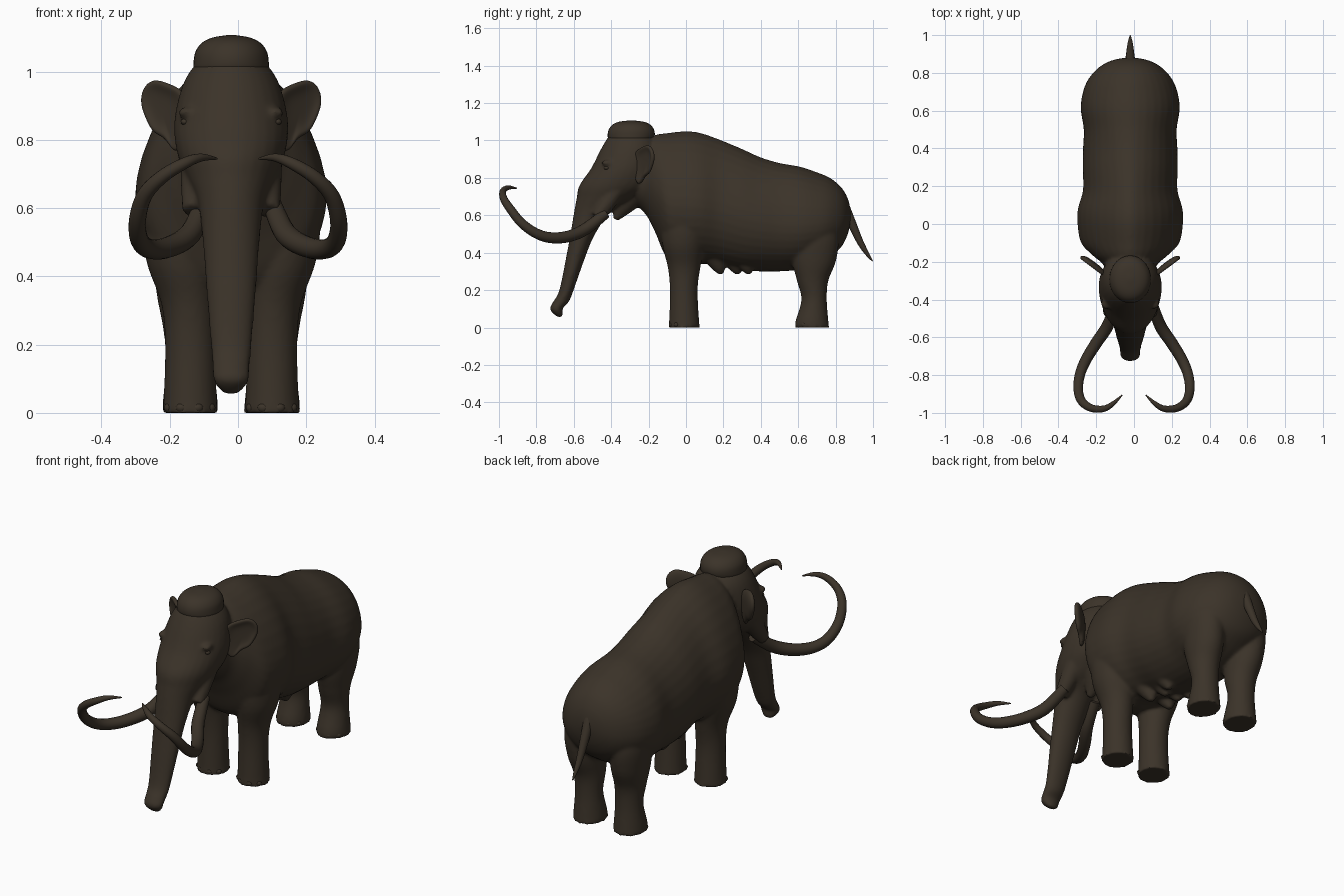
import bpy, bmesh, math
from mathutils import Vector, Matrix

if "Cube" in bpy.data.objects:
    bpy.data.objects.remove(bpy.data.objects["Cube"])

CX = -0.02  # mid-plane of the animal

hide_mat = bpy.data.materials.new("dark brown hide")
hide_mat.use_nodes = True
colour = (0.044, 0.033, 0.022, 1)
hide_mat.diffuse_color = colour
bsdf = hide_mat.node_tree.nodes["Principled BSDF"]
bsdf.inputs["Base Color"].default_value = colour
bsdf.inputs["Roughness"].default_value = 0.8


def smooth_rows(rows, n=5):
    """Catmull-Rom resampling of a short table."""
    out = []
    for i in range(len(rows) - 1):
        p = [rows[max(0, min(len(rows) - 1, i + k))] for k in (-1, 0, 1, 2)]
        for s in range(n):
            t = s / n
            out.append([0.5 * (2 * b + (c - a) * t + (2 * a - 5 * b + 4 * c - d) * t * t
                        + (3 * b - a - 3 * c + d) * t ** 3) for a, b, c, d in zip(*p)])
    return out + [list(rows[-1])]


def loft(bm, rings):
    loops = [[bm.verts.new(p) for p in ring] for ring in rings]
    n = len(loops[0])
    for a, b in zip(loops, loops[1:]):
        for i in range(n):
            bm.faces.new((a[i], a[(i + 1) % n], b[(i + 1) % n], b[i]))
    bm.faces.new(loops[0][::-1])
    bm.faces.new(loops[-1])


def angles(n):
    return [2 * math.pi * i / n for i in range(n)]


def column(bm, rows, side=1, n=28):
    """Stack of level ellipses; row = z, y centre, y radius, x centre, x radius."""
    loft(bm, [[(CX + side * cx + rx * math.cos(a), cy + ry * math.sin(a), z) for a in angles(n)]
              for z, cy, ry, cx, rx in smooth_rows(rows)])


def tube(bm, rows, side=1, cx=CX, n=14):
    """Round tube; row = x, y, z, radius."""
    pts = smooth_rows(rows)
    rings = []
    for i, (x, y, z, r) in enumerate(pts):
        a, b = pts[max(i - 1, 0)], pts[min(i + 1, len(pts) - 1)]
        d = (Vector(b[:3]) - Vector(a[:3])).normalized()
        u = d.orthogonal() if i == 0 else u - d * u.dot(d)
        u.normalize()
        v = d.cross(u)
        ring = [Vector((x, y, z)) + r * (u * math.cos(t) + v * math.sin(t)) for t in angles(n)]
        rings.append([(cx + side * p.x, p.y, p.z) for p in ring])
    loft(bm, rings)


def ball(bm, centre, radii, seg=16):
    m = Matrix.Translation(centre) @ Matrix.Diagonal((*radii, 1))
    bmesh.ops.create_uvsphere(bm, u_segments=seg, v_segments=seg // 2 + 2, radius=1, matrix=m)


def finish(name, bm, angle=60):
    bmesh.ops.recalc_face_normals(bm, faces=bm.faces)
    me = bpy.data.meshes.new(name)
    bm.to_mesh(me)
    bm.free()
    me.materials.append(hide_mat)
    me.polygons.foreach_set("use_smooth", [True] * len(me.polygons))
    ob = bpy.data.objects.new(name, me)
    bpy.context.collection.objects.link(ob)
    bpy.ops.object.select_all(action='DESELECT')
    ob.select_set(True)
    bpy.context.view_layer.objects.active = ob
    bpy.ops.object.shade_smooth_by_angle(angle=math.radians(angle))
    return ob


# Body: torso, legs, head and trunk blended into one skin
bm = bmesh.new()
torso = [  # y, top, bottom, half width, exponent of the upper arch
    (-0.32, 0.96, 0.70, 0.10, 2), (-0.22, 1.00, 0.61, 0.14, 1.8), (-0.165, 1.03, 0.51, 0.20, 1.7),
    (-0.10, 1.04, 0.37, 0.26, 1.65), (0.0, 1.05, 0.34, 0.279, 1.65), (0.08, 1.04, 0.34, 0.277, 1.65),
    (0.18, 1.005, 0.33, 0.25, 1.7), (0.30, 0.955, 0.305, 0.252, 1.75), (0.40, 0.91, 0.30, 0.25, 1.8),
    (0.50, 0.88, 0.30, 0.246, 1.9), (0.61, 0.86, 0.31, 0.262, 1.9), (0.70, 0.83, 0.34, 0.25, 1.9),
    (0.77, 0.80, 0.38, 0.22, 1.9), (0.83, 0.75, 0.43, 0.165, 2), (0.865, 0.69, 0.50, 0.10, 2),
    (0.88, 0.63, 0.57, 0.03, 2)]
rings = []
for y, top, bot, w, p in smooth_rows(torso):
    mid = bot + 0.43 * (top - bot)
    ring = []
    for a in angles(36):
        c, s = math.cos(a), math.sin(a)
        if s > 0:
            x = math.copysign(abs(c) ** (2 / p), c)
            z = mid + (top - mid) * s ** (2 / p)
        else:
            x, z = c, mid + (mid - bot) * s
        ring.append((CX + w * x, y, z))
    rings.append(ring)
loft(bm, rings)

front_leg = [(0, -0.01, 0.084, 0.12, 0.082), (0.04, -0.01, 0.08, 0.12, 0.078),
             (0.2, -0.012, 0.074, 0.12, 0.074), (0.32, -0.01, 0.087, 0.125, 0.08),
             (0.45, -0.012, 0.115, 0.145, 0.105), (0.6, 0, 0.13, 0.155, 0.105),
             (0.75, 0.01, 0.10, 0.13, 0.08)]
hind_leg = [(0, 0.674, 0.092, 0.12, 0.083), (0.04, 0.674, 0.087, 0.12, 0.08),
            (0.15, 0.685, 0.068, 0.12, 0.07), (0.25, 0.677, 0.084, 0.122, 0.078),
            (0.36, 0.685, 0.118, 0.13, 0.09), (0.5, 0.69, 0.125, 0.135, 0.095),
            (0.65, 0.67, 0.09, 0.12, 0.08)]
head = [(1.05, -0.30, 0.09, 0, 0.07), (1.01, -0.295, 0.127, 0, 0.114),
        (0.95, -0.30, 0.157, 0, 0.146), (0.85, -0.328, 0.18, 0, 0.167),
        (0.76, -0.37, 0.20, 0, 0.158), (0.69, -0.425, 0.16, 0, 0.13),
        (0.62, -0.498, 0.10, 0, 0.098), (0.5, -0.552, 0.066, 0, 0.083),
        (0.375, -0.59, 0.051, 0, 0.074), (0.2, -0.639, 0.038, 0, 0.060),
        (0.14, -0.667, 0.042, 0, 0.055), (0.105, -0.692, 0.035, 0, 0.053),
        (0.08, -0.687, 0.029, 0, 0.044), (0.055, -0.672, 0.013, 0, 0.020)]
column(bm, head)
tube(bm, [(0, -0.30, 0.70, 0.075), (0, -0.34, 0.64, 0.05), (0, -0.378, 0.578, 0.016)])  # lower jaw
for s in (1, -1):
    column(bm, front_leg, s)
    column(bm, hind_leg, s)
    # tusk socket and cheek
    tube(bm, [(0.10, -0.37, 0.74, 0.05), (0.103, -0.425, 0.66, 0.045), (0.11, -0.475, 0.59, 0.034)], s)
    # brow ridge
    ball(bm, (CX + s * 0.128, -0.42, 0.88), (0.028, 0.032, 0.016))
    # wrinkled belly folds
    for y, x in ((0.19, 0.06), (0.28, 0.04), (0.34, 0.07)):
        tube(bm, [(x, y - 0.03, 0.37, 0.06), (x, y - 0.01, 0.315, 0.034), (x, y, 0.285, 0.012)], s)
body = finish("body", bm)
m = body.modifiers.new("blend", 'REMESH')
m.mode, m.voxel_size, m.use_smooth_shade = 'VOXEL', 0.009, True
m = body.modifiers.new("soften", 'SMOOTH')
m.factor, m.iterations = 0.5, 6

# Domed tuft on the crown
bm = bmesh.new()
column(bm, [(0.985, -0.295, 0.09, 0, 0.09), (1.005, -0.295, 0.118, 0, 0.109),
            (1.03, -0.293, 0.126, 0, 0.110), (1.06, -0.292, 0.12, 0, 0.104),
            (1.085, -0.292, 0.10, 0, 0.085), (1.1, -0.292, 0.066, 0, 0.054),
            (1.107, -0.292, 0.012, 0, 0.012)], n=36)
finish("crown_dome", bm)

# Tail
bm = bmesh.new()
tube(bm, [(0, 0.84, 0.66, 0.03), (0, 0.885, 0.56, 0.024), (0, 0.93, 0.46, 0.018),
          (0, 0.965, 0.40, 0.012), (0, 0.997, 0.355, 0.003)])
finish("tail", bm)

tusk = [(0.10, -0.43, 0.61, 0.028), (0.14, -0.54, 0.525, 0.032), (0.20, -0.63, 0.487, 0.031),
        (0.255, -0.72, 0.48, 0.029), (0.287, -0.80, 0.503, 0.027), (0.295, -0.88, 0.56, 0.025),
        (0.275, -0.94, 0.635, 0.023), (0.225, -0.975, 0.69, 0.02), (0.16, -0.978, 0.73, 0.017),
        (0.11, -0.95, 0.748, 0.012), (0.062, -0.905, 0.745, 0.003)]
ear = [(0.125, 0.94), (0.185, 0.965), (0.232, 0.982), (0.262, 0.95), (0.268, 0.905),
       (0.25, 0.86), (0.23, 0.818), (0.195, 0.81), (0.172, 0.765), (0.15, 0.765), (0.125, 0.83)]

for s, label in ((1, "left"), (-1, "right")):
    # Tusk
    bm = bmesh.new()
    tube(bm, tusk, s, cx=0, n=16)
    finish(label + "_tusk", bm)

    # Ear: cupped flap swept outward and back
    bm = bmesh.new()
    loops = []
    for k, cup in ((1, -0.006), (0.7, 0.010), (0.3, 0.014)):
        pts = [(0.195 + k * (x - 0.195), 0.89 + k * (z - 0.89)) for x, z in ear]
        loops.append([bm.verts.new((CX + s * x, -0.272 + (x - 0.13) * 0.74 + cup, z)) for x, z in pts])
    for a, b in zip(loops, loops[1:]):
        for i in range(len(a)):
            j = (i + 1) % len(a)
            bm.faces.new((a[i], a[j], b[j], b[i]))
    bm.faces.new(loops[-1])
    ob = finish(label + "_ear", bm)
    m = ob.modifiers.new("thickness", 'SOLIDIFY')
    m.thickness, m.offset = 0.022, 0
    m = ob.modifiers.new("round", 'SUBSURF')
    m.levels = m.render_levels = 2

    # Eye
    bm = bmesh.new()
    ball(bm, (CX + s * 0.134, -0.424, 0.853), (0.014, 0.015, 0.010))
    finish(label + "_eye", bm)

    # Toenails around the front of each foot
    for part, cy, ry in (("front", -0.01, 0.08), ("hind", 0.674, 0.086)):
        bm = bmesh.new()
        for deg in (-150, -112, -72, -35):
            a = math.radians(deg)
            ball(bm, (CX + s * 0.12 + 0.068 * math.cos(a), cy + (ry - 0.010) * math.sin(a), 0.015),
                 (0.018, 0.015, 0.015), 12)
        finish(f"{label}_{part}_toenails", bm)
